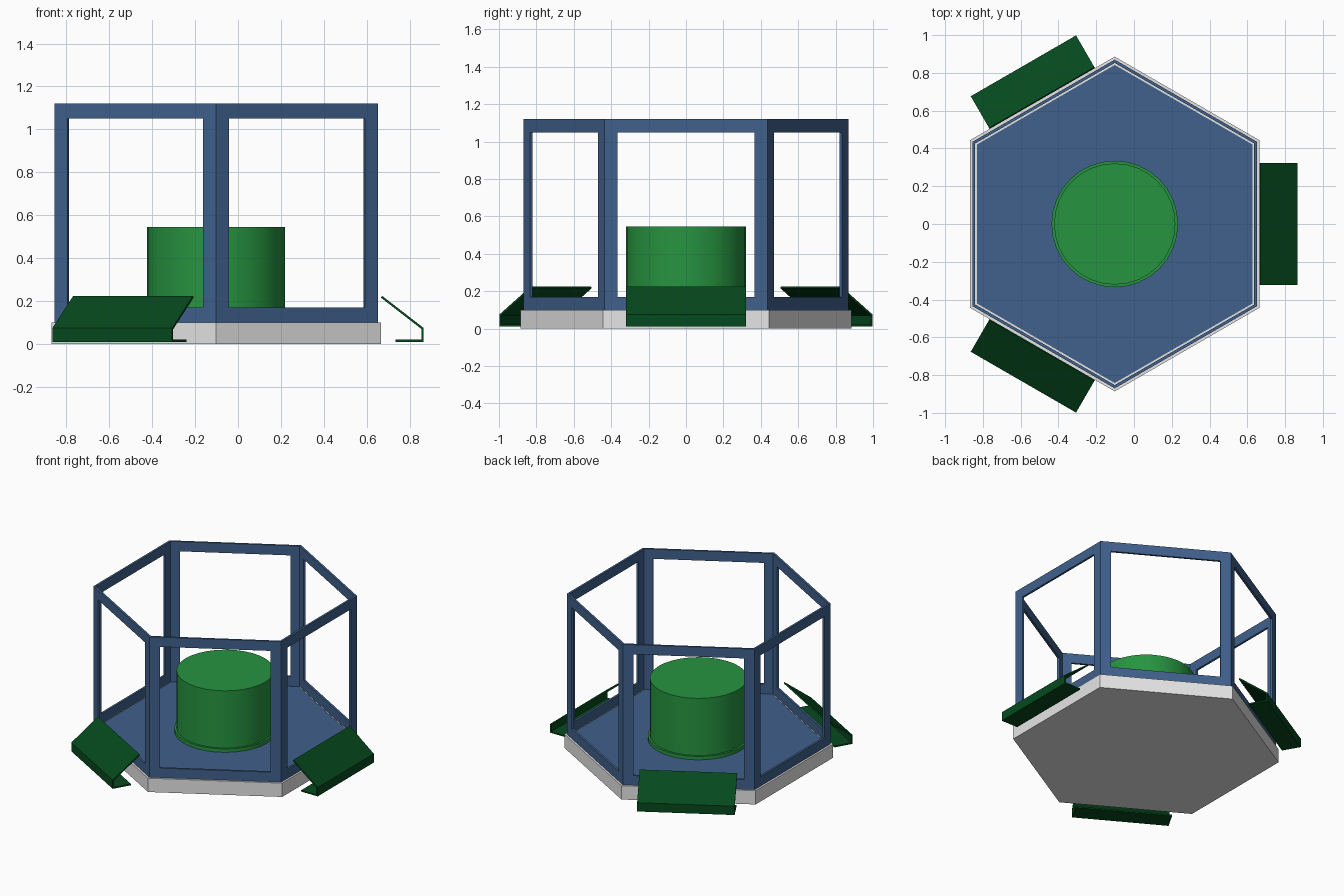
import bpy, bmesh, math
from mathutils import Matrix, Vector

default = bpy.data.objects.get("Cube")
if default:
    bpy.data.objects.remove(default, do_unlink=True)

CENTRE = Vector((-0.102, 0, 0))


def srgb(v):
    return v / 12.92 if v <= 0.04045 else ((v + 0.055) / 1.055) ** 2.4


def material(name, *rgb):
    colour = [srgb(c) for c in rgb] + [1]
    m = bpy.data.materials.new(name)
    m.use_nodes = True
    m.diffuse_color = colour
    m.node_tree.nodes["Principled BSDF"].inputs["Base Color"].default_value = colour
    return m


pale_grey = material("pale grey", 0.9, 0.9, 0.9)
steel_blue = material("steel blue", 0.25, 0.38, 0.55)
leaf_green = material("leaf green", 0.15, 0.58, 0.25)
dark_green = material("dark green", 0.02, 0.285, 0.115)


def finish(name, bm, mat):
    bmesh.ops.recalc_face_normals(bm, faces=bm.faces)
    mesh = bpy.data.meshes.new(name)
    bm.to_mesh(mesh)
    bm.free()
    mesh.materials.append(mat)
    obj = bpy.data.objects.new(name, mesh)
    obj.location = CENTRE
    bpy.context.collection.objects.link(obj)
    return obj


def prism(name, sides, radius, low, high, mat, caps=True):
    """Upright prism; six-sided ones have corners on the y axis."""
    bm = bmesh.new()
    bmesh.ops.create_cone(bm, cap_ends=caps, segments=sides, radius1=radius,
                          radius2=radius, depth=high - low,
                          matrix=Matrix.Translation((0, 0, (low + high) / 2)))
    return finish(name, bm, mat)


def smooth(obj):
    bpy.ops.object.select_all(action="DESELECT")
    obj.select_set(True)
    bpy.context.view_layer.objects.active = obj
    bpy.ops.object.shade_smooth_by_angle(angle=math.radians(35))


# Hexagonal base and floor
prism("base_slab", 6, 0.886, 0, 0.1, pale_grey)
prism("floor_plate", 6, 0.842, 0.1, 0.105, steel_blue)

# Open window frames: each wall is inset, its pane removed, then thickened
frame = prism("window_frame", 6, 0.87, 0.1, 1.12, steel_blue, caps=False)
bm = bmesh.new()
bm.from_mesh(frame.data)
panes = list(bm.faces)
bmesh.ops.inset_individual(bm, faces=panes, thickness=0.07, use_even_offset=True)
bmesh.ops.delete(bm, geom=panes, context="FACES")
for face in bm.faces:
    if face.normal.dot(face.calc_center_median() * Vector((1, 1, 0))) < 0:
        face.normal_flip()
bm.to_mesh(frame.data)
bm.free()
thick = frame.modifiers.new("thickness", "SOLIDIFY")
thick.thickness = 0.015
thick.offset = -1
thick.use_even_offset = True

# Central drum with a low foot ring
smooth(prism("drum", 32, 0.321, 0.105, 0.545, leaf_green))
smooth(prism("drum_foot", 32, 0.335, 0.105, 0.13, leaf_green))

# Folded sheet panels on every other side
profile = [(0.773, 0.225), (0.967, 0.075), (0.967, 0.011), (0.835, 0.011),
           (0.835, 0.021), (0.957, 0.021), (0.957, 0.07), (0.767, 0.217)]
for index, place in enumerate(("left", "back", "front")):
    bm = bmesh.new()
    side = bm.faces.new([bm.verts.new((r, -0.322, z)) for r, z in profile])
    swept = bmesh.ops.extrude_face_region(bm, geom=[side])["geom"]
    bmesh.ops.translate(bm, vec=(0, 0.644, 0),
                        verts=[v for v in swept if isinstance(v, bmesh.types.BMVert)])
    bmesh.ops.rotate(bm, verts=bm.verts,
                     matrix=Matrix.Rotation(index * math.tau / 3, 3, "Z"))
    finish(place + "_folded_panel", bm, dark_green)
